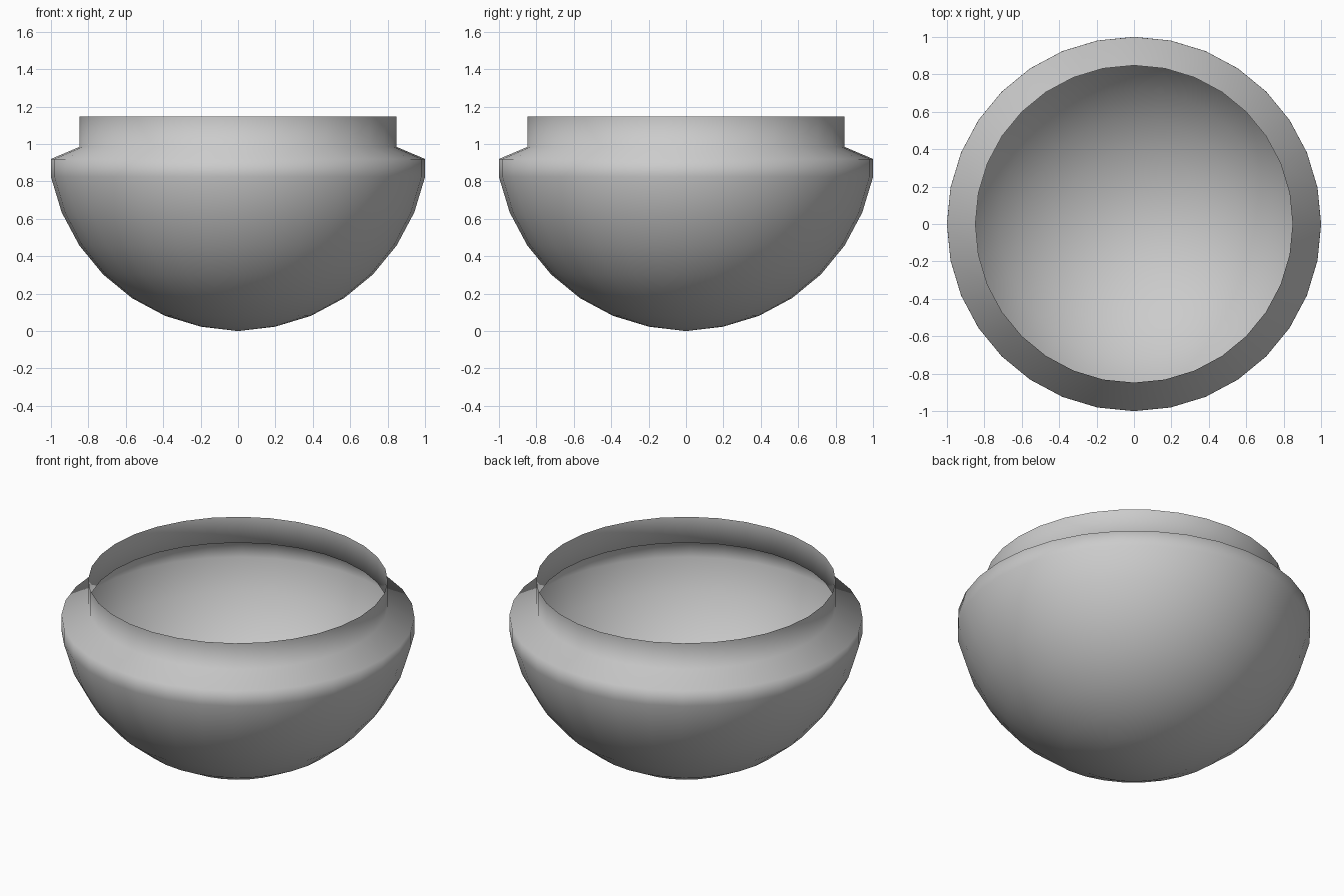
import bpy, bmesh, math

if "Cube" in bpy.data.objects:
    bpy.data.objects.remove(bpy.data.objects["Cube"])

SEGMENTS = 32
R = 1.02

# Profile: spherical bowl, short vertical band, sloped shoulder, upright neck
profile = [(R * math.sin(math.radians(11.25 * i)),
            R * (1 - math.cos(math.radians(11.25 * i))) + 0.004) for i in range(1, 8)]
profile += [(1.0, 0.92), (0.848, 0.985), (0.848, 1.147)]

bm = bmesh.new()

# Spin the profile into rings around z
rings = []
for r, z in profile:
    ring = []
    for k in range(SEGMENTS):
        a = 2 * math.pi * k / SEGMENTS
        ring.append(bm.verts.new((r * math.cos(a), r * math.sin(a), z)))
    rings.append(ring)

# Bottom cap fan and side walls; the top stays open
tip = bm.verts.new((0, 0, 0))
for k in range(SEGMENTS):
    n = (k + 1) % SEGMENTS
    bm.faces.new((tip, rings[0][n], rings[0][k]))
    for low, high in zip(rings, rings[1:]):
        bm.faces.new((low[k], low[n], high[n], high[k]))

for f in bm.faces:
    f.smooth = True

mesh = bpy.data.meshes.new("bowl")
bm.to_mesh(mesh)
bm.free()
bowl = bpy.data.objects.new("bowl", mesh)
bpy.context.collection.objects.link(bowl)
